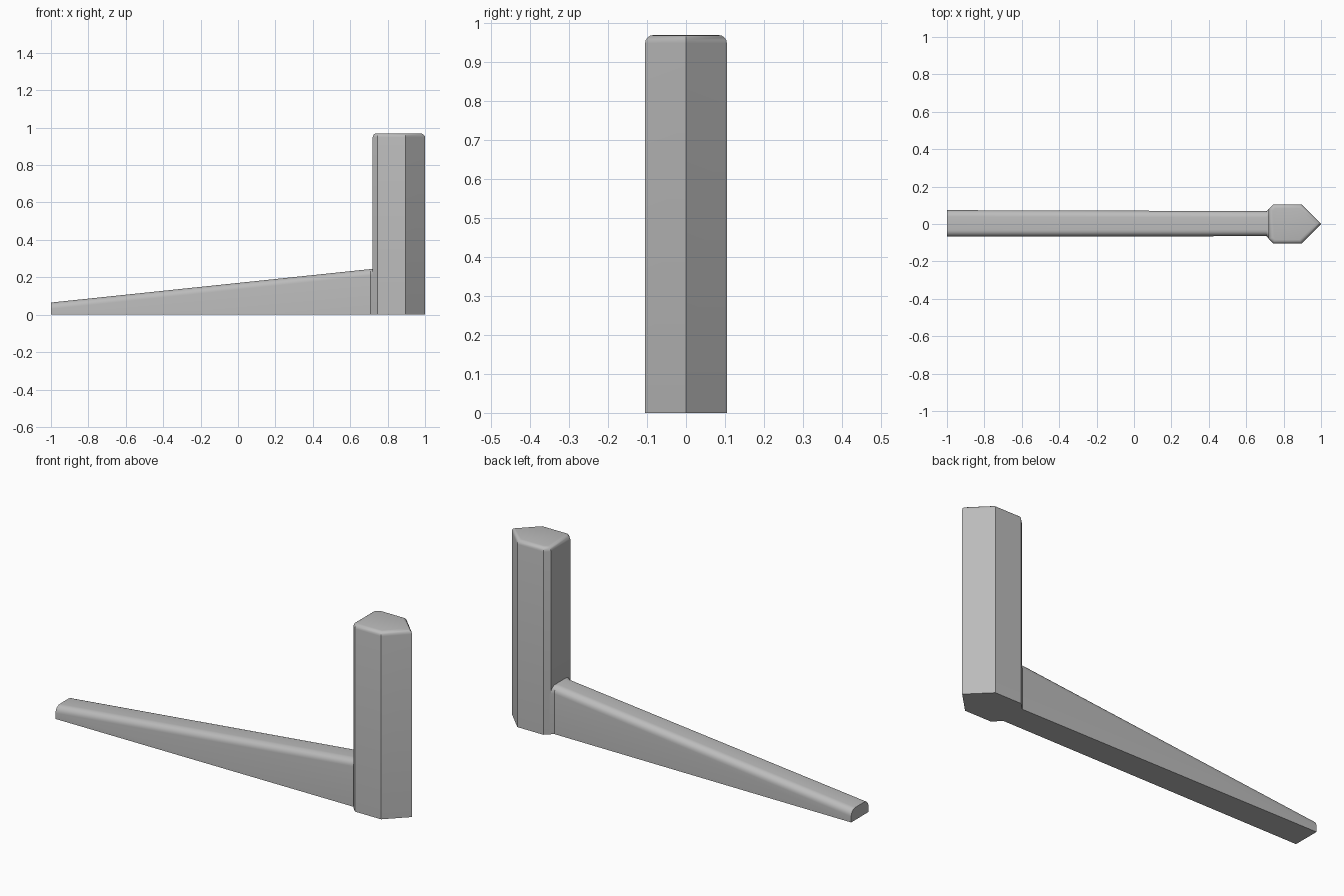
import bpy, bmesh, math

if "Cube" in bpy.data.objects:
    bpy.data.objects.remove(bpy.data.objects["Cube"])

grey = bpy.data.materials.new("plain grey")
grey.diffuse_color = (0.5, 0.5, 0.5, 1)
grey.use_nodes = True
grey.node_tree.nodes["Principled BSDF"].inputs["Base Color"].default_value = grey.diffuse_color


def finish(bm, name):
    bmesh.ops.recalc_face_normals(bm, faces=bm.faces)
    mesh = bpy.data.meshes.new(name)
    bm.to_mesh(mesh)
    bm.free()
    mesh.materials.append(grey)
    ob = bpy.data.objects.new(name, mesh)
    bpy.context.collection.objects.link(ob)
    bpy.ops.object.select_all(action='DESELECT')
    ob.select_set(True)
    bpy.context.view_layer.objects.active = ob
    bpy.ops.object.shade_smooth_by_angle(angle=math.radians(30))
    return ob


# Column: pointed outline extruded upward, with a rounded top rim
half = [(0.895, 0.105), (0.745, 0.105), (0.72, 0.08)]
outline = [(1.0, 0.0)] + half + [(x, -y) for x, y in reversed(half)]
height = 0.97
bm = bmesh.new()
base = bm.faces.new([bm.verts.new((x, y, 0)) for x, y in outline])
top = bmesh.ops.extrude_face_region(bm, geom=[base], use_keep_orig=True)
bmesh.ops.translate(bm, vec=(0, 0, height),
                    verts=[g for g in top["geom"] if isinstance(g, bmesh.types.BMVert)])
rim = [e for e in bm.edges if all(v.co.z > 0.9 for v in e.verts)]
bmesh.ops.bevel(bm, geom=rim, offset=0.021, segments=4, profile=0.5, affect='EDGES')
finish(bm, "column")


# Foot: tapered arm with rounded upper edges, flaring where it meets the column
def section(x, half_width, z_top, centre, radius=0.035, steps=6):
    arc = [(half_width - radius + radius * math.cos(a),
            z_top - radius + radius * math.sin(a))
           for a in (math.pi / 2 * i / steps for i in range(steps + 1))]
    side = [(half_width, 0)] + arc
    pts = side + [(-y, z) for y, z in reversed(side)]
    return [(x, centre + y, z) for y, z in pts]


bm = bmesh.new()
rings = [[bm.verts.new(p) for p in section(*s)] for s in (
    (-1.0, 0.071, 0.065, 0.003),
    (0.708, 0.067, 0.244, 0.002),
    (0.742, 0.101, 0.247, 0.0))]
n = len(rings[0])
for a, b in zip(rings, rings[1:]):
    for i in range(n):
        j = (i + 1) % n
        bm.faces.new((a[i], a[j], b[j], b[i]))
bm.faces.new(rings[0])
bm.faces.new(rings[-1])
finish(bm, "foot")
